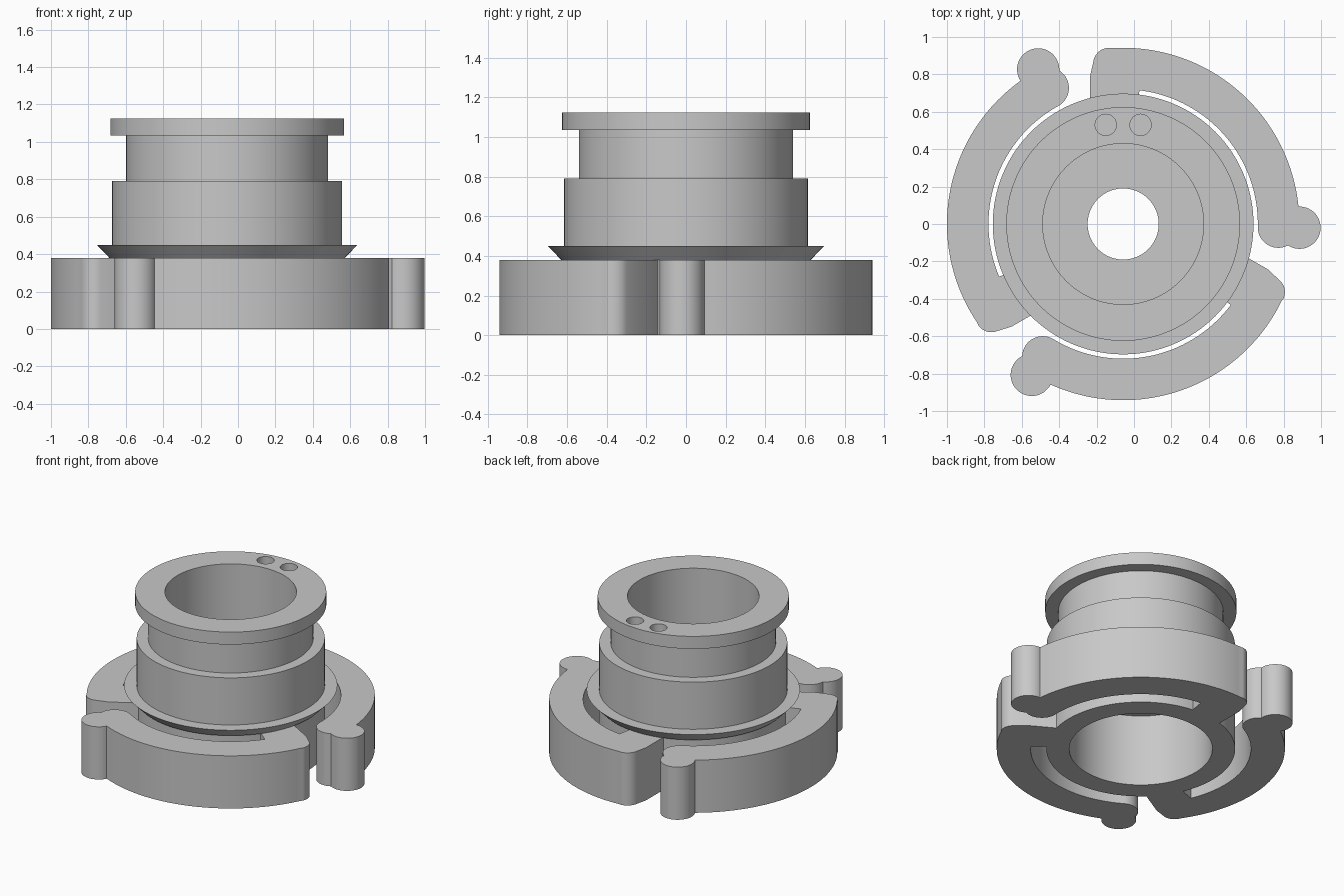
import bpy, bmesh
from math import sin, cos, pi, radians
from mathutils import Matrix, Vector

if "Cube" in bpy.data.objects:
    bpy.data.objects.remove(bpy.data.objects["Cube"])

CENTRE = Vector((-0.058, 0, 0))
ARM_HEIGHT = 0.38

grey = bpy.data.materials.new("light grey")
grey.use_nodes = True
grey.diffuse_color = (0.58, 0.58, 0.58, 1)
grey.node_tree.nodes["Principled BSDF"].inputs["Base Color"].default_value = (0.58, 0.58, 0.58, 1)


def make_object(name, bm):
    bmesh.ops.recalc_face_normals(bm, faces=bm.faces)
    mesh = bpy.data.meshes.new(name)
    bm.to_mesh(mesh)
    bm.free()
    mesh.materials.append(grey)
    obj = bpy.data.objects.new(name, mesh)
    obj.location = CENTRE
    bpy.context.collection.objects.link(obj)
    return obj


def smooth(obj):
    bpy.ops.object.select_all(action="DESELECT")
    obj.select_set(True)
    bpy.context.view_layer.objects.active = obj
    bpy.ops.object.shade_smooth_by_angle(angle=radians(30))


def arc(cx, cy, r, start, end, steps):
    angles = [radians(start + (end - start) * i / steps) for i in range(steps + 1)]
    return [Vector((cx + r * cos(a), cy + r * sin(a), 0)) for a in angles]


def lathe(name, profile, segments=128):
    bm = bmesh.new()
    rings = [[bm.verts.new((r * cos(2 * pi * i / segments), r * sin(2 * pi * i / segments), z))
              for i in range(segments)] for r, z in profile]
    for a, b in zip(rings, rings[1:] + rings[:1]):
        for i in range(segments):
            j = (i + 1) % segments
            bm.faces.new((a[i], a[j], b[j], b[i]))
    return make_object(name, bm)


# Stepped hub with a flared lip, top flange and an inner web
hub = lathe("hub", [
    (0.468, 0), (0.617, 0), (0.617, 0.38), (0.63, 0.38), (0.697, 0.45),
    (0.615, 0.45), (0.615, 0.79), (0.54, 0.79), (0.54, 1.035),
    (0.625, 1.035), (0.625, 1.125), (0.43, 1.125), (0.43, 0.62),
    (0.19, 0.62), (0.19, 0.52), (0.468, 0.52)])

# Two blind holes in the flange
for x in (-0.093, 0.093):
    bm = bmesh.new()
    bmesh.ops.create_cone(bm, cap_ends=True, segments=32, radius1=0.057, radius2=0.057,
                          depth=0.2, matrix=Matrix.Translation((x, 0.53, 1.155)))
    cutter = make_object("hole_cutter", bm)
    cutter.hide_render = True
    mod = hub.modifiers.new("hole", "BOOLEAN")
    mod.operation = "DIFFERENCE"
    mod.solver = "EXACT"
    mod.object = cutter
    bpy.context.view_layer.objects.active = hub
    bpy.ops.object.modifier_apply(modifier=mod.name)
    bpy.data.objects.remove(cutter)
smooth(hub)

# Outline of one curved arm: rounded root, outer edge, ball, tip, slit edge
tip_turn = Matrix.Rotation(radians(-1.2), 3, "Z")
tip = arc(0.943, 0, 0.113, 93.5, -121.7, 32) + arc(0.83, 0, 0.11, -60.9, -180, 20)[1:]
outline = arc(0, 0, 0.615, 83.5, 106.7, 12)
outline.append(Vector((-0.177, 0.79, 0)))
outline += arc(-0.075, 0.857, 0.085, 172, 95, 12)
outline += arc(0, 0, 0.942, 94, 6, 56)
outline += [tip_turn @ p for p in tip]
outline += arc(0, 0, 0.72, 0, 83, 56)

# Three arms around the hub
for i, place in enumerate(("back", "front", "left_side")):
    bm = bmesh.new()
    turn = Matrix.Rotation(radians(-120 * i), 3, "Z")
    base = bm.faces.new([bm.verts.new(turn @ p) for p in outline])
    extruded = bmesh.ops.extrude_face_region(bm, geom=[base], use_keep_orig=True)
    bmesh.ops.translate(bm, vec=(0, 0, ARM_HEIGHT),
                        verts=[g for g in extruded["geom"] if isinstance(g, bmesh.types.BMVert)])
    smooth(make_object(("%s_arm" % place).replace("left_side", "right"), bm))
